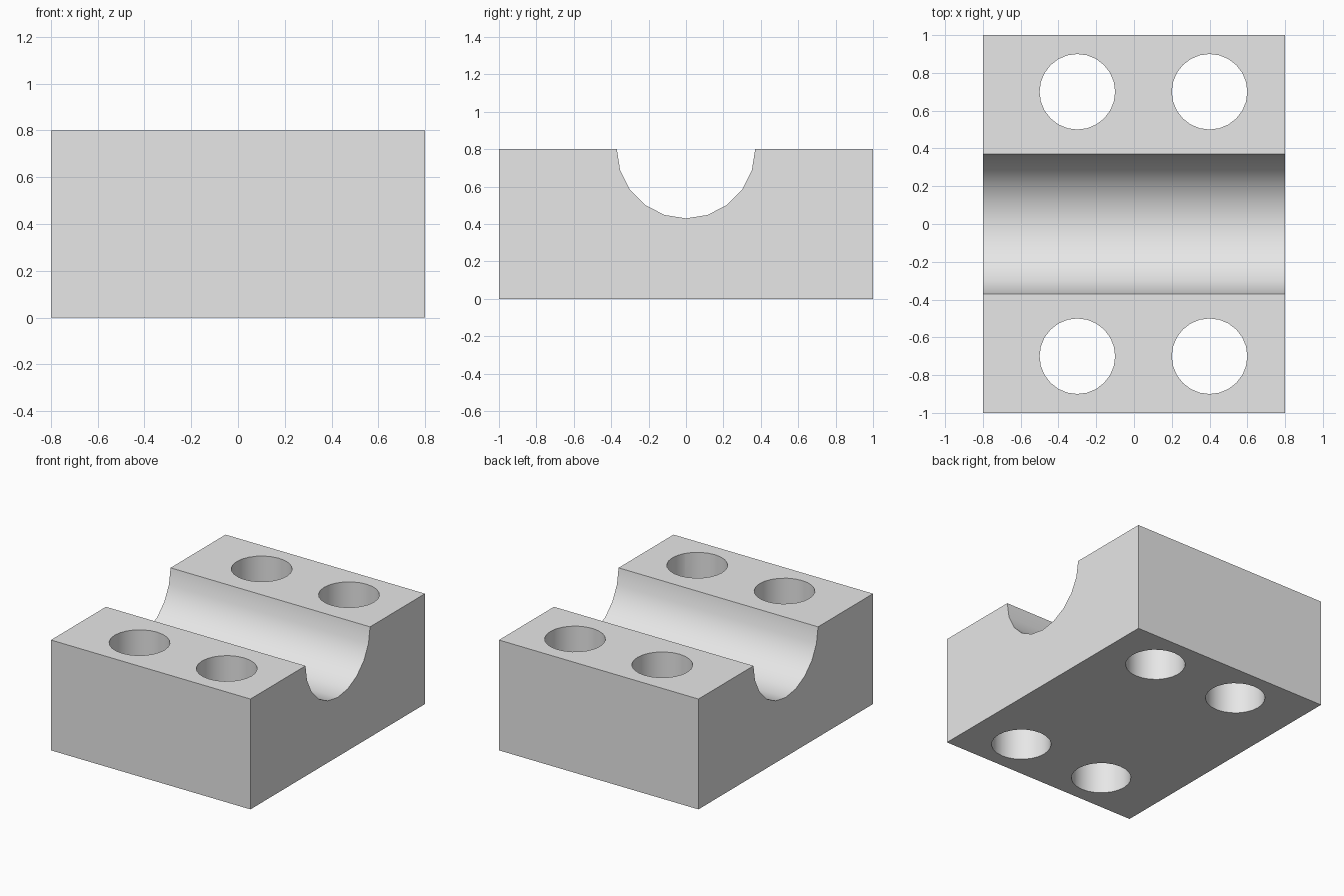
import bpy
import bmesh
from math import sin, cos, pi
from mathutils import Vector

cube = bpy.data.objects.get("Cube")
if cube:
    bpy.data.objects.remove(cube, do_unlink=True)

HALF_X, HALF_Y, HEIGHT = 0.8, 1.0, 0.8
GROOVE_R, GROOVE_STEPS = 0.37, 10
HOLE_R, HOLE_SIDES = 0.2, 24

grey = bpy.data.materials.new("light grey")
grey.use_nodes = True
grey.diffuse_color = (0.8, 0.8, 0.8, 1)
grey.node_tree.nodes["Principled BSDF"].inputs["Base Color"].default_value = grey.diffuse_color


def prism(name, points, direction):
    """Extrude a closed flat outline into a solid."""
    bm = bmesh.new()
    face = bm.faces.new([bm.verts.new(p) for p in points])
    result = bmesh.ops.extrude_face_region(bm, geom=[face], use_keep_orig=True)
    moved = [g for g in result["geom"] if isinstance(g, bmesh.types.BMVert)]
    bmesh.ops.translate(bm, verts=moved, vec=Vector(direction))
    bmesh.ops.recalc_face_normals(bm, faces=bm.faces[:])
    mesh = bpy.data.meshes.new(name)
    bm.to_mesh(mesh)
    bm.free()
    obj = bpy.data.objects.new(name, mesh)
    bpy.context.collection.objects.link(obj)
    mesh.materials.append(grey)
    return obj


# Block outline with a half-round groove along x
outline = [(-HALF_X, HALF_Y, HEIGHT), (-HALF_X, HALF_Y, 0),
           (-HALF_X, -HALF_Y, 0), (-HALF_X, -HALF_Y, HEIGHT)]
for i in range(GROOVE_STEPS + 1):
    a = pi * i / GROOVE_STEPS
    outline.append((-HALF_X, -GROOVE_R * cos(a), HEIGHT - GROOVE_R * sin(a)))
block = prism("grooved_block", outline, (2 * HALF_X, 0, 0))

# Four vertical through holes
bpy.context.view_layer.objects.active = block
for x in (-0.3, 0.4):
    for y in (-0.7, 0.7):
        ring = [(x + HOLE_R * cos(2 * pi * i / HOLE_SIDES),
                 y + HOLE_R * sin(2 * pi * i / HOLE_SIDES), -0.1)
                for i in range(HOLE_SIDES)]
        cutter = prism("hole_cutter", ring, (0, 0, HEIGHT + 0.2))
        cutter.hide_render = True
        cut = block.modifiers.new("hole", 'BOOLEAN')
        cut.operation = 'DIFFERENCE'
        cut.solver = 'EXACT'
        cut.object = cutter
        bpy.ops.object.modifier_apply(modifier=cut.name)
        bpy.data.objects.remove(cutter, do_unlink=True)

# Smooth curved walls, sharp rims
bpy.ops.object.select_all(action='DESELECT')
block.select_set(True)
bpy.ops.object.shade_smooth_by_angle(angle=pi / 6)
